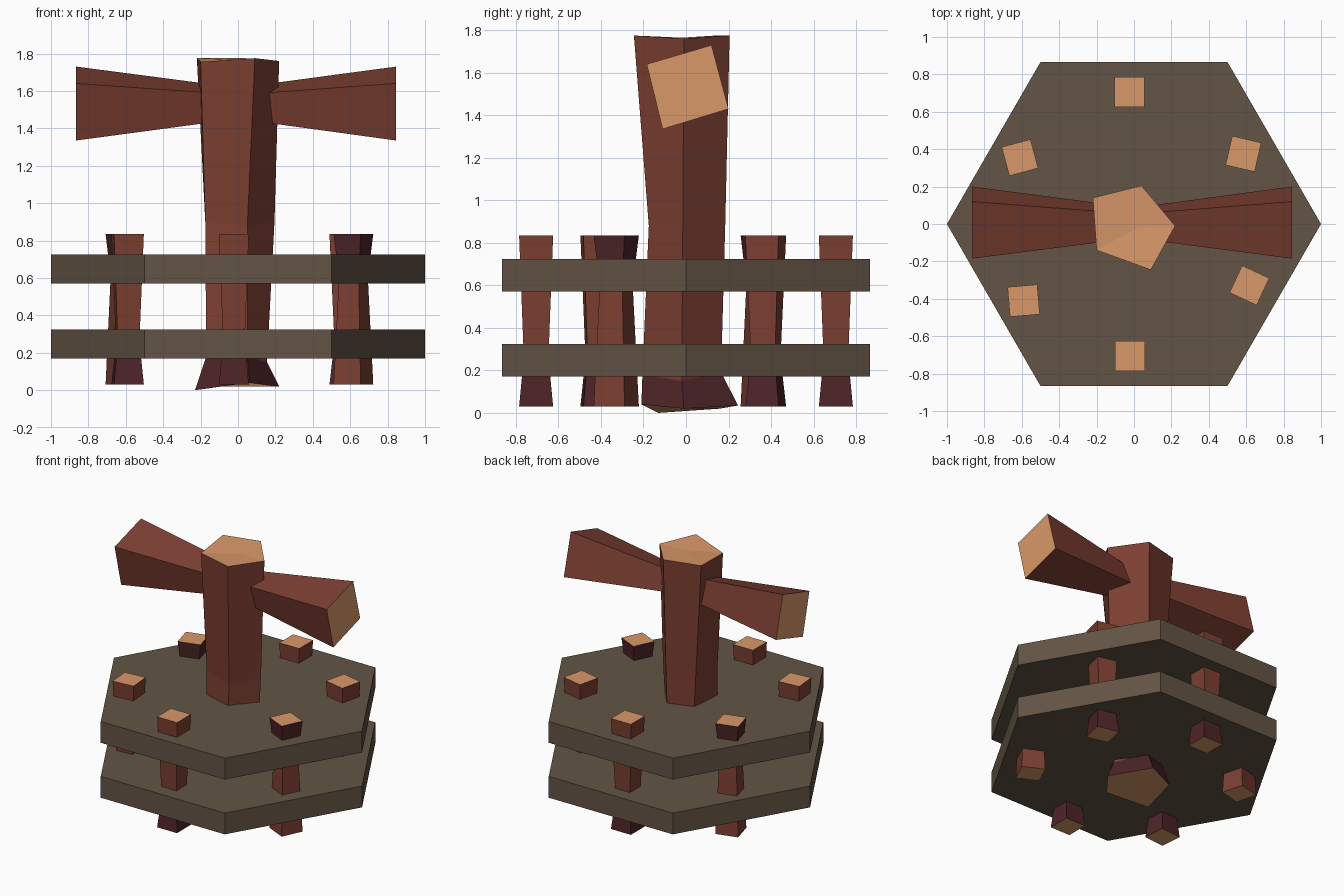
import bpy, bmesh, math
from mathutils import Vector, Matrix

if "Cube" in bpy.data.objects:
    bpy.data.objects.remove(bpy.data.objects["Cube"])


def mat(name, r, g, b):
    m = bpy.data.materials.new(name)
    lin = [(c / 255 / 12.92) if c < 10 else ((c / 255 + 0.055) / 1.055) ** 2.4 for c in (r, g, b)]
    m.diffuse_color = (*lin, 1)
    m.use_nodes = True
    m.node_tree.nodes["Principled BSDF"].inputs["Base Color"].default_value = m.diffuse_color
    return m


BARK = mat("red_brown_bark", 124, 63, 50)
DARK = mat("dark_purple_bark", 77, 36, 39)
CUT = mat("cut_wood", 217, 152, 106)
PLATE = mat("grey_brown_plate", 99, 84, 69)


def loft(name, rings, side_mats, cap_mat, mats, cap_centre=None):
    """Skin a stack of equal rings; one material index per band, caps separate."""
    bm = bmesh.new()
    rows = [[bm.verts.new(p) for p in r] for r in rings]
    n = len(rows[0])
    for k in range(len(rows) - 1):
        for i in range(n):
            j = (i + 1) % n
            f = bm.faces.new((rows[k][i], rows[k][j], rows[k + 1][j], rows[k + 1][i]))
            f.material_index = side_mats[k]
    bm.faces.new(rows[0][::-1]).material_index = cap_mat
    if cap_centre:
        c = bm.verts.new(cap_centre)
        for i in range(n):
            bm.faces.new((rows[-1][i], rows[-1][(i + 1) % n], c)).material_index = cap_mat
    else:
        bm.faces.new(rows[-1]).material_index = cap_mat
    bmesh.ops.recalc_face_normals(bm, faces=bm.faces)
    me = bpy.data.meshes.new(name)
    bm.to_mesh(me)
    bm.free()
    for m in mats:
        me.materials.append(m)
    ob = bpy.data.objects.new(name, me)
    bpy.context.collection.objects.link(ob)
    return ob


# Two hexagonal plates
hexagon = [(math.cos(math.radians(60 * i)), math.sin(math.radians(60 * i))) for i in range(6)]
for name, z0, z1 in (("lower_plate", 0.17, 0.325), ("upper_plate", 0.57, 0.725)):
    loft(name, [[(x, y, z) for x, y in hexagon] for z in (z0, z1)], [0], 0, [PLATE])

# Six short pegs, two of them upside down: x, y, rotation, flipped
pegs = [(-0.025, 0.705, 0, 0), (0.585, 0.375, -13, 0), (0.617, -0.328, -25, 1),
        (-0.022, -0.705, 0, 0), (-0.59, -0.41, 5, 0), (-0.61, 0.355, 15, 1)]
profile = [(0.03, 0.08), (0.26, 0.058), (0.835, 0.08)]  # height, half width
for i, (x, y, a, flip) in enumerate(pegs):
    rot = Matrix.Rotation(math.radians(a), 3, 'Z')
    rings = []
    for z, h in profile:
        zz = 0.865 - z if flip else z
        rings.append([rot @ Vector((sx * h, sy * h, 0)) + Vector((x, y, zz))
                      for sx, sy in ((-1, -1), (1, -1), (1, 1), (-1, 1))])
    loft(f"peg_{i + 1}", rings, [1, 0], 2, [BARK, DARK, CUT])

# Five-sided, slightly crooked centre post
post = [
    [(-0.17, 0.16, 0.02), (0.04, 0.245, 0.035), (0.22, -0.01, 0.02), (0.06, -0.21, 0.04), (-0.23, -0.13, 0.0)],
    [(-0.13, 0.13, 0.18), (0.02, 0.165, 0.19), (0.155, -0.02, 0.15), (0.05, -0.205, 0.18), (-0.17, -0.13, 0.18)],
    [(-0.16, 0.12, 0.9), (0.03, 0.185, 0.9), (0.195, -0.015, 0.9), (0.05, -0.175, 0.88), (-0.175, -0.11, 0.9)],
    [(-0.22, 0.14, 1.775), (0.04, 0.205, 1.775), (0.22, -0.01, 1.76), (0.09, -0.245, 1.775), (-0.2, -0.14, 1.755)],
]
loft("centre_post", post, [1, 0, 0], 2, [BARK, DARK, CUT], cap_centre=(0.02, -0.02, 1.765))

# Cross arms flaring outward with cut ends
corners = [(-0.19, 0.105), (0.115, 0.195), (0.195, -0.105), (-0.115, -0.2)]
arm = [[(x, 0.005 + s * y, 1.535 + s * z) for y, z in corners]
       for x, s in ((-0.865, 1), (0, 0.42), (0.845, 1))]
loft("cross_arms", arm, [0, 0], 1, [BARK, CUT])
